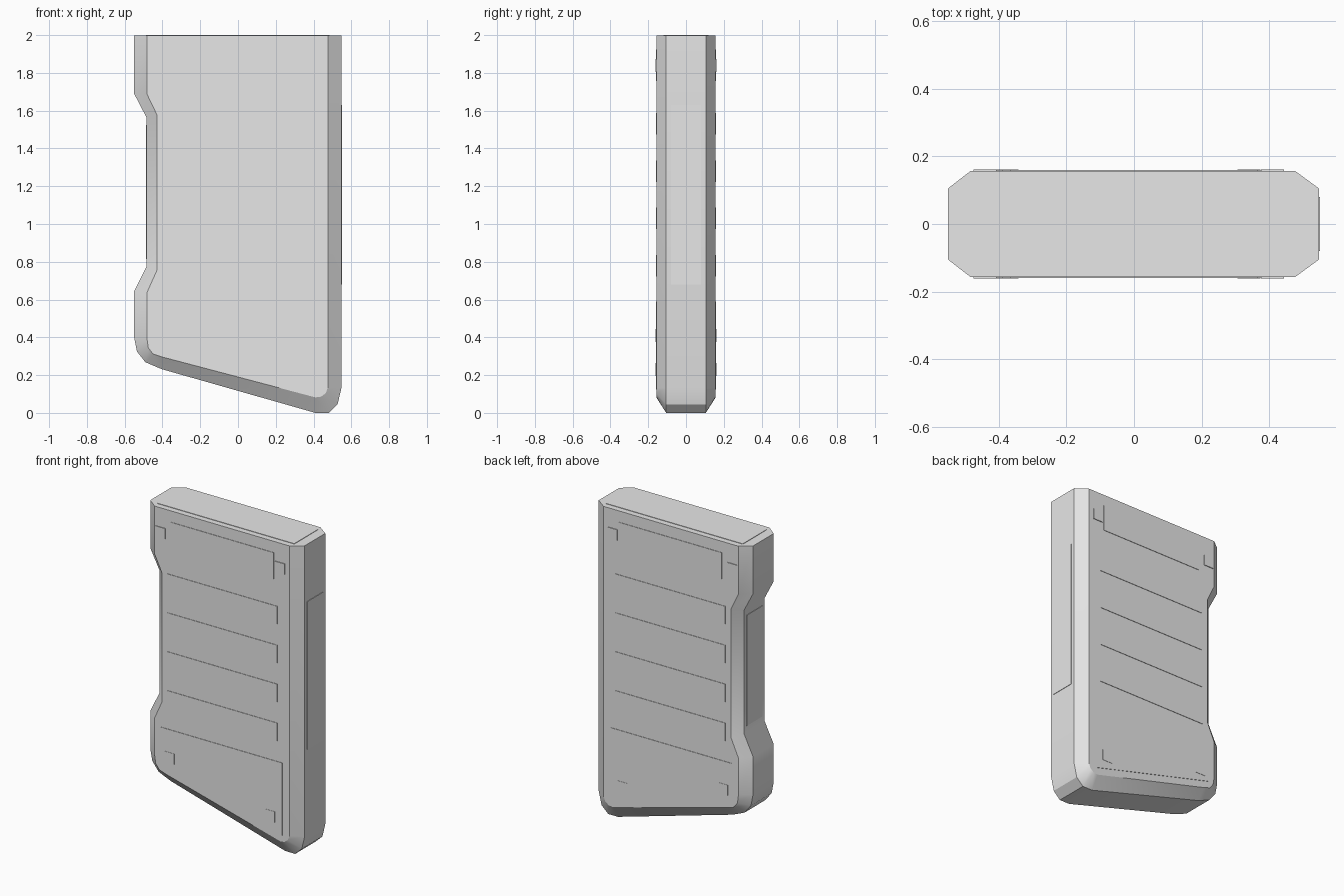
import bpy, bmesh

cube = bpy.data.objects.get("Cube")
if cube:
    bpy.data.objects.remove(cube, do_unlink=True)

grey = bpy.data.materials.new("neutral grey")
grey.use_nodes = True
colour = (0.8, 0.8, 0.8, 1)
grey.diffuse_color = colour
grey.node_tree.nodes["Principled BSDF"].inputs["Base Color"].default_value = colour

TOP = 1.997
SIDE_Y, FACE_Y = 0.105, 0.157
THICK = 0.003


def loft(name, rings, smooth=False):
    """Closed solid through a list of matching rings of points."""
    bm = bmesh.new()
    loops = [[bm.verts.new(p) for p in ring] for ring in rings]
    n = len(loops[0])
    for a, b in zip(loops, loops[1:]):
        for i in range(n):
            j = (i + 1) % n
            bm.faces.new((a[i], a[j], b[j], b[i]))
    bm.faces.new(loops[0])
    bm.faces.new(loops[-1])
    bmesh.ops.recalc_face_normals(bm, faces=bm.faces[:])
    mesh = bpy.data.meshes.new(name)
    bm.to_mesh(mesh)
    bm.free()
    mesh.materials.append(grey)
    obj = bpy.data.objects.new(name, mesh)
    bpy.context.collection.objects.link(obj)
    if smooth:
        bpy.ops.object.select_all(action='DESELECT')
        obj.select_set(True)
        bpy.context.view_layer.objects.active = obj
        bpy.ops.object.shade_smooth_by_angle()
    return obj


def box(name, lo, hi):
    rings = [[(lo[0], lo[1], z), (hi[0], lo[1], z), (hi[0], hi[1], z), (lo[0], hi[1], z)]
             for z in (lo[2], hi[2])]
    return loft(name, rings)


# Body: outer outline and the narrower outline of the flat faces, as (x, z)
outer = [(-.55, TOP), (-.55, 1.69), (-.485, 1.565), (-.485, .775), (-.55, .643),
         (-.55, .4), (-.535, .325), (-.49, .268), (-.405, .232),
         (.41, 0), (.48, 0), (.527, .045), (.547, .13), (.547, TOP)]
inner = [(-.483, TOP), (-.483, 1.69), (-.43, 1.58), (-.43, .753), (-.483, .635),
         (-.483, .4), (-.475, .345), (-.45, .312), (-.405, .297),
         (.41, .082), (.44, .086), (.465, .105), (.476, .135), (.476, TOP)]
loft("body", [[(x, y, z) for x, z in outline] for outline, y in
              ((inner, -FACE_Y), (outer, -SIDE_Y), (outer, SIDE_Y), (inner, FACE_Y))], True)

# Thin panels on both broad faces
for side, s in (("front", -1), ("back", 1)):
    y0, y1 = sorted((s * (FACE_Y - THICK), s * (FACE_Y + THICK)))

    def plate(name, x0, x1, z0, z1):
        box(side + name, (x0, y0, z0), (x1, y1, z1))

    plate("_upper_panel", -.365, .365, 1.757, 1.925)
    for i in range(4):
        z = 1.53 - .25 * i
        plate(f"_rib_{i + 1}", -.39, .39, z - .057, z + .057)
    slope = [(-.435, .35), (.425, .125), (.425, .59), (-.435, .59)]
    loft(side + "_lower_panel", [[(x, y, z) for x, z in slope] for y in (y0, y1)])

    # Small square fasteners near the corners
    y0, y1 = sorted((s * FACE_Y, s * (FACE_Y + THICK * 1.6)))
    for i, (x, z) in enumerate(((-.44, 1.84), (.41, 1.84), (-.375, .41), (.34, .23))):
        plate(f"_fastener_{i + 1}", x - .034, x + .034, z - .034, z + .034)

# Grip strips on the narrow sides and the cap plate on top
box("left_side_strip", (.547 - THICK, -.08, .68), (.547 + THICK, .08, 1.63))
box("right_notch_strip", (-.485 - THICK, -.08, .815), (-.485 + THICK, .08, 1.525))
box("top_plate", (-.488, -.12, TOP - THICK), (.484, .12, 2))
